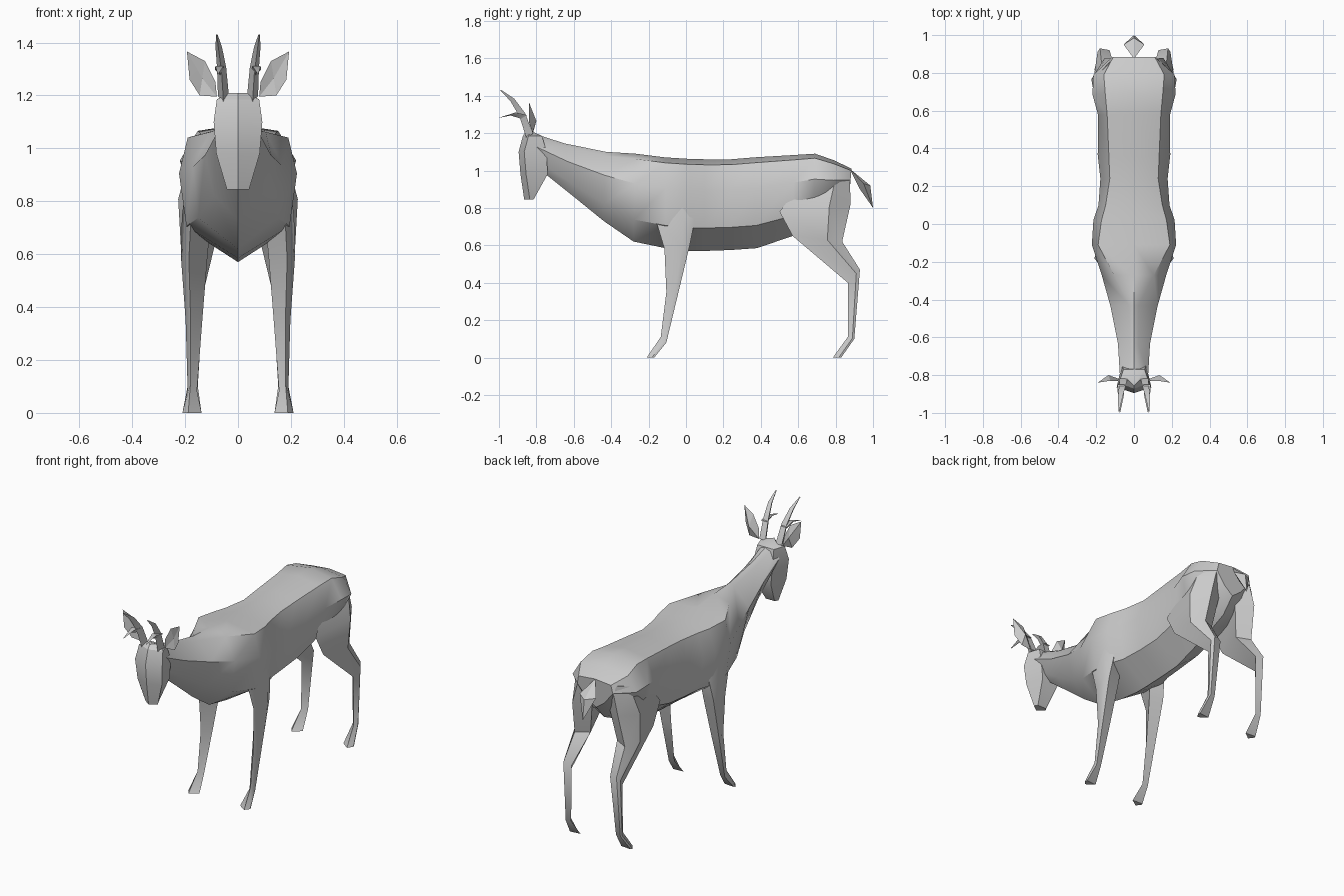
import bpy, bmesh, math
from mathutils import Vector

default = bpy.data.objects.get("Cube")
if default:
    bpy.data.objects.remove(default, do_unlink=True)

grey = bpy.data.materials.new("plain grey")
grey.use_nodes = True
grey.diffuse_color = (0.6, 0.6, 0.6, 1)
grey.node_tree.nodes["Principled BSDF"].inputs["Base Color"].default_value = (0.6, 0.6, 0.6, 1)


def finish(name, bm, angle):
    bmesh.ops.recalc_face_normals(bm, faces=bm.faces)
    mesh = bpy.data.meshes.new(name)
    bm.to_mesh(mesh)
    bm.free()
    mesh.materials.append(grey)
    obj = bpy.data.objects.new(name, mesh)
    bpy.context.collection.objects.link(obj)
    bpy.ops.object.select_all(action="DESELECT")
    obj.select_set(True)
    bpy.context.view_layer.objects.active = obj
    bpy.ops.object.shade_smooth_by_angle(angle=math.radians(angle))


def loft(name, rings, angle=38):
    """Skin a closed tube through rings of equal point count."""
    bm = bmesh.new()
    loops = [[bm.verts.new(p) for p in ring] for ring in rings]
    count = len(loops[0])
    for low, high in zip(loops, loops[1:]):
        for i in range(count):
            j = (i + 1) % count
            bm.faces.new((low[i], low[j], high[j], high[i]))
    bm.faces.new(loops[0])
    bm.faces.new(loops[-1])
    finish(name, bm, angle)


def leaf(name, outline, front, back):
    """Thin folded blade: an outline fanned to a front and a back point."""
    bm = bmesh.new()
    rim = [bm.verts.new(p) for p in outline]
    for centre in (bm.verts.new(front), bm.verts.new(back)):
        for a, b in zip(rim, rim[1:] + rim[:1]):
            bm.faces.new((a, b, centre))
    finish(name, bm, 20)


def spike(name, path, side):
    """Tapering three-sided horn along a path of (x, y, z, radius)."""
    rings = []
    for x, y, z, r in path:
        rings.append([(side * (x + r * math.cos(a)), y - r * math.sin(a), z - r * math.sin(a) * 0.6)
                      for a in (math.radians(d) for d in (90, 210, 330))])
    loft(name, rings)


# Body and neck: bottom y, z, top y, z, then half widths low, middle, high
body_rows = [
    (-.75, .98, -.82, 1.2, .04, .075, .04),
    (-.60, .86, -.65, 1.145, .055, .085, .025),
    (-.44, .73, -.43, 1.1, .09, .125, .025),
    (-.28, .62, -.27, 1.09, .15, .17, .105),
    (-.11, .585, -.11, 1.07, .195, .223, .19),
    (.02, .57, .02, 1.062, .19, .215, .172),
    (.1, .57, .1, 1.06, .165, .188, .15),
    (.24, .575, .24, 1.06, .155, .178, .128),
    (.38, .585, .36, 1.07, .15, .192, .133),
    (.57, .65, .58, 1.083, .15, .19, .142),
    (.68, .69, .69, 1.09, .17, .22, .152),
    (.79, .74, .79, 1.055, .14, .215, .16),
    (.87, .83, .885, 1.01, .06, .12, .11),
]
body_rings = []
for yb, zb, yt, zt, *widths in body_rows:
    foot, crown = Vector((0, yb, zb)), Vector((0, yt, zt))
    flank = [foot.lerp(crown, f) + Vector((w, 0, 0)) for f, w in zip((.25, .66, .94), widths)]
    mirrored = [Vector((-p.x, p.y, p.z)) for p in reversed(flank)]
    body_rings.append([foot] + flank + [crown] + mirrored)
loft("body", body_rings)

# Head: z, front y, back y, half width, from the poll to the muzzle
head_rings = []
for z, yf, yb, w in [(1.21, -.855, -.825, .03), (1.185, -.872, -.77, .08), (1.1, -.895, -.745, .092),
                     (.98, -.885, -.74, .082), (.845, -.865, -.815, .042)]:
    head_rings.append([(0, yf, z), (w, yf + .03, z), (w * .7, yb, z), (-w * .7, yb, z), (-w, yf + .03, z)])
loft("head", head_rings, 32)

# Legs: front y, z, back y, z, then x of the inner, outer and back edges
leg_rows = {
    "front_leg": [(-.15, .84, .03, .84, .1, .2, .18), (-.16, .73, .05, .75, .1, .212, .185),
                  (-.115, .58, .02, .6, .115, .216, .2), (-.105, .35, -.04, .35, .135, .198, .195),
                  (-.135, .11, -.105, .08, .155, .19, .19), (-.21, 0, -.17, 0, .138, .21, .205)],
    "hind_leg": [(.64, .96, .875, .99, .05, .18, .11), (.5, .78, .88, .82, .06, .226, .155),
                 (.57, .65, .835, .62, .09, .216, .17), (.865, .4, .93, .47, .13, .193, .18),
                 (.865, .11, .9, .1, .152, .19, .185), (.785, 0, .83, 0, .138, .21, .205)],
}

for side, label in ((1, "left"), (-1, "right")):
    for part, rows in leg_rows.items():
        rings = []
        for yf, zf, yb, zb, xi, xo, xb in rows:
            front = Vector((xi + (xo - xi) * .7, yf, zf))
            rear = Vector((xb, yb, zb))
            outer, inner = front.lerp(rear, .7), front.lerp(rear, .85)
            outer.x, inner.x = xo, xi
            rings.append([(side * p.x, p.y, p.z) for p in (front, outer, rear, inner)])
        loft(label + "_" + part, rings)

    # Horn with a short forward prong
    spike(label + "_horn", [(.055, -.83, 1.19, .024), (.062, -.87, 1.3, .02),
                            (.073, -.925, 1.38, .014), (.08, -.99, 1.43, .003)], side)
    spike(label + "_prong", [(.068, -.86, 1.29, .022), (.07, -.92, 1.305, .018), (.075, -.997, 1.283, .003)], side)

    # Ear
    ear = [(.08, -.82, 1.195), (.085, -.83, 1.25), (.125, -.83, 1.33), (.193, -.84, 1.366),
           (.183, -.84, 1.26), (.145, -.82, 1.2)]
    leaf(label + "_ear", [(side * x, y, z) for x, y, z in ear],
         (side * .135, -.815, 1.265), (side * .135, -.8, 1.265))

# Tail
leaf("tail", [(0, .875, 1.01), (.055, .95, .93), (0, 1, .8), (-.055, .95, .93)],
     (0, .985, .92), (0, .93, .9))
